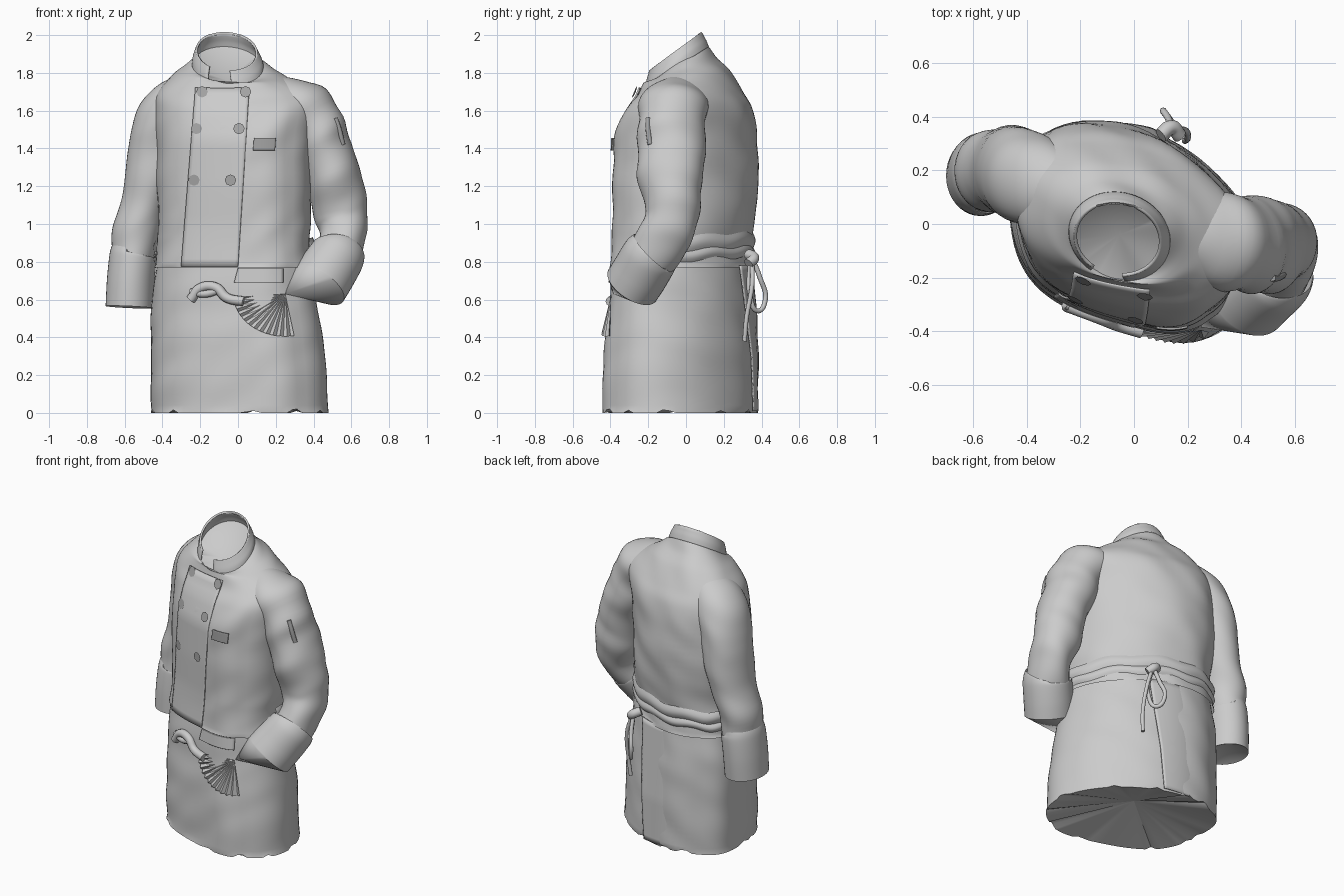
import bpy, bmesh, math, random
from mathutils import Vector, noise

random.seed(4)
if "Cube" in bpy.data.objects:
    bpy.data.objects.remove(bpy.data.objects["Cube"])


def material(name, grey):
    m = bpy.data.materials.new(name)
    m.use_nodes = True
    m.diffuse_color = (grey, grey, grey, 1)
    m.node_tree.nodes["Principled BSDF"].inputs["Base Color"].default_value = m.diffuse_color
    return m


CLOTH = material("light grey cloth", 0.6)
TRIM = material("mid grey trim", 0.36)


def finish(name, bm, mat=CLOTH, angle=40):
    bmesh.ops.recalc_face_normals(bm, faces=bm.faces)
    mesh = bpy.data.meshes.new(name)
    bm.to_mesh(mesh)
    bm.free()
    obj = bpy.data.objects.new(name, mesh)
    bpy.context.collection.objects.link(obj)
    mesh.materials.append(mat)
    bpy.ops.object.select_all(action="DESELECT")
    obj.select_set(True)
    bpy.context.view_layer.objects.active = obj
    bpy.ops.object.shade_smooth_by_angle(angle=math.radians(angle))
    return obj


def dense(keys, n):
    """Catmull-Rom resampling of key tuples."""
    out = []
    for i in range(len(keys) - 1):
        quad = [keys[max(i - 1, 0)], keys[i], keys[i + 1], keys[min(i + 2, len(keys) - 1)]]
        for k in range(n):
            u = k / n
            out.append(tuple(
                b + u / 2 * (c - a + u * (2 * a - 5 * b + 4 * c - d + u * (3 * (b - c) + d - a)))
                for a, b, c, d in zip(*quad)))
    return out + [keys[-1]]


def loft(name, rings, closed=True, start=None, end=None, folds=0.0, mat=CLOTH, thick=0):
    """Skin a list of point rings, with optional fan tips and cloth folds."""
    bm = bmesh.new()
    rows = [[bm.verts.new(p) for p in r] for r in rings]
    n = len(rows[0])
    for a, b in zip(rows, rows[1:]):
        for i in range(n if closed else n - 1):
            j = (i + 1) % n
            bm.faces.new((a[i], a[j], b[j], b[i]))
    bm.normal_update()
    if folds:
        for row in rows[1:-1]:
            for v in row:
                p = v.co
                q = Vector((p.x * 3 + p.z * 2, p.y * 3, p.z * 6 - p.x * 4))
                v.co = p + v.normal * noise.noise(q) * folds
    for row, tip in ((rows[0], start), (rows[-1], end)):
        if tip:
            t = bm.verts.new(tip)
            for i in range(n):
                bm.faces.new((row[i], row[(i + 1) % n], t))
    obj = finish(name, bm, mat)
    if thick:
        mod = obj.modifiers.new("thickness", "SOLIDIFY")
        mod.thickness = thick
        mod.offset = 0
    return obj


def section(key, t, grow=0):
    """Point on an oval skewed so the left shoulder leads, fuller at the right front."""
    _, cx, hx, cy, hy, tilt = key
    flat = max(0, 1 - 2 * tilt)
    power = 1 - .35 * flat * max(0, math.cos(t - 1.25 * math.pi))
    c, s = (math.copysign(abs(f(t)) ** power, f(t)) for f in (math.cos, math.sin))
    skew = -.33 * (1 - tilt)
    return (cx + (hx + grow) * c,
            cy + (hy + grow) * (s * math.cos(skew) + c * math.sin(skew)))


def oval(key, t0=0, t1=2 * math.pi, n=72, grow=0):
    """Section ring from: height, centre x, half x, centre y, half y, tilt."""
    full = t1 - t0 > 6.28
    pts = []
    for i in range(n):
        x, y = section(key, t0 + (t1 - t0) * i / (n if full else n - 1), grow)
        pts.append(Vector((x, y, key[0] + key[5] * y)))
    return pts


# Apron skirt with a ragged hem and a fan underneath
APRON = [(0, .01, .47, -.025, .405, 0), (.3, 0, .462, -.02, .403, 0),
         (.6, -.02, .437, -.015, .38, 0), (.82, -.02, .408, -.015, .362, 0)]
rings = [oval(k) for k in dense(APRON, 10)]
for p in rings[0]:
    if random.random() < .2:
        p.z = random.uniform(.01, .025)
loft("apron", rings, start=(0, 0, .1), folds=.01)

# Jacket body, sloping up to the neck and closed inside the collar
JACKET = [(.77, -.02, .425, -.015, .38, 0), (.9, -.025, .41, -.015, .365, 0),
          (1.0, -.02, .405, -.01, .367, 0), (1.2, -.02, .41, 0, .38, 0),
          (1.45, -.02, .42, .005, .375, 0), (1.6, -.01, .43, .015, .335, .02),
          (1.69, -.015, .41, .02, .28, .04), (1.775, -.03, .32, 0, .23, .15),
          (1.825, -.045, .24, -.03, .19, .33), (1.872, -.053, .18, -.045, .158, .65)]
loft("jacket_body", [oval(k) for k in dense(JACKET, 7)], end=(-.055, -.04, 1.76), folds=.014)


def surface(x, z, keys=JACKET, side=-1):
    """Depth of the front (-1) or back (1) of a lofted body."""
    for a, b in zip(keys, keys[1:]):
        za, zb = (k[0] + k[5] * (k[3] + side * k[4]) for k in (a, b))
        if za <= z <= zb:
            u = (z - za) / (zb - za)
            key = [p + (q - p) * u for p, q in zip(a, b)]
            low, high = side * math.pi, 0
            for _ in range(24):
                mid = (low + high) / 2
                low, high = (mid, high) if section(key, mid)[0] < x else (low, mid)
            return section(key, low)[1]
    return 0


def panel(name, z0, z1, left, right, lift, keys=JACKET, side=-1, mat=CLOTH):
    """Thin patch on a body; left and right are x at bottom and top, lift is per edge."""
    rows = []
    for i in range(25):
        u = i / 24
        z = z0 + (z1 - z0) * u
        xa, xb = (e[0] + (e[1] - e[0]) * u for e in (left, right))
        row = []
        for k in range(17):
            x, up = (p + (q - p) * k / 16 for p, q in ((xa, xb), lift))
            row.append(Vector((x, surface(x, z, keys, side) + side * up, z)))
        rows.append(row)
    return loft(name, rows, closed=False, mat=mat, thick=.008)


panel("front_overlap", .775, 1.72, (-.3, -.225), (0, .06), (.013, .004))
panel("apron_waist_fold", .69, .765, (-.02, 0), (.24, .24), (.008, .008), APRON)
panel("apron_back_overlap", .01, .78, (-.2, -.2), (.06, .12), (-.015, .015), APRON, 1)

# Standing collar, open at the front, its rim levelling off at the back
COLLAR = [(1.862, -.053, .185, -.047, .162, .65), (1.895, -.055, .18, -.05, .154, .68),
          (1.925, -.058, .17, -.053, .144, .72), (1.955, -.06, .158, -.055, .134, .76)]
gap = -math.pi / 2
rings = [oval(k, gap + .1, gap + 2 * math.pi - .6, 56) for k in dense(COLLAR, 4)]
for p in rings[-1]:
    p.z = min(p.z, 2)
loft("collar", rings, closed=False, thick=.012)

# Tied waist band bunched around the back
for i, (low, high) in enumerate(((.79, .85), (.84, .92))):
    rows = []
    for k in range(7):
        u = k / 6
        base = oval((low + (high - low) * u, -.02, .41, -.015, .365, 0), -.1, math.pi + .1, 60,
                    .004 + .014 * math.sin(math.pi * u))
        for j, p in enumerate(base):
            p.z += .035 * math.sin(math.pi * j / 59) + .008 * math.sin(j * .5 + i)
        rows.append(base)
    loft("waist_band_" + ("lower", "upper")[i], rows, closed=False)


def tube(name, keys, tip=None, folds=0.0, sub=8):
    """Sleeve through centre points, each with its two half widths."""
    path = dense(keys, sub)
    rings = []
    for i, (x, y, z, ra, rb) in enumerate(path):
        a, b = Vector(path[max(i - 1, 0)][:3]), Vector(path[min(i + 1, len(path) - 1)][:3])
        d = (b - a).normalized()
        e1 = Vector((0, 1, 0)).cross(d).normalized()
        e2 = d.cross(e1)
        rings.append([Vector((x, y, z)) + e1 * ra * math.cos(t) + e2 * rb * math.sin(t)
                      for t in (2 * math.pi * k / 40 for k in range(40))])
    return loft(name, rings, end=tip, folds=folds)


# Sleeves running out from the shoulder yoke, and turned-back cuffs
tube("left_sleeve", [(.12, -.03, 1.73, .06, .1), (.26, -.05, 1.67, .12, .16),
                     (.38, -.07, 1.57, .155, .18), (.445, -.08, 1.4, .15, .18),
                     (.51, -.08, 1.2, .147, .165), (.548, -.08, 1.04, .143, .15),
                     (.55, -.13, .92, .13, .14), (.49, -.22, .77, .13, .13)], folds=.024)
tube("left_cuff", [(.535, -.175, .85, .135, .135), (.525, -.19, .83, .147, .15),
                   (.47, -.24, .745, .155, .152), (.425, -.285, .675, .157, .15)],
     tip=(.25, -.385, .63))
tube("right_sleeve", [(-.2, .06, 1.745, .06, .1), (-.295, .12, 1.675, .12, .14),
                      (-.385, .165, 1.575, .145, .17), (-.435, .19, 1.38, .14, .175),
                      (-.49, .2, 1.15, .132, .165), (-.535, .195, .95, .128, .155),
                      (-.56, .185, .75, .115, .14)], folds=.02)
tube("right_cuff", [(-.55, .19, .85, .118, .14), (-.555, .19, .83, .125, .152),
                    (-.568, .185, .7, .126, .155), (-.575, .18, .56, .126, .15)],
     tip=(-.565, .18, .62))

# Pleated towel fan hanging beside the left cuff
bm = bmesh.new()
apex = bm.verts.new((.25, -.395, .63))
rim = []
for i in range(25):
    a = math.radians(185 + 95 * i / 24)
    x, z = .25 + .275 * math.cos(a), .63 + .225 * math.sin(a)
    rim.append(bm.verts.new((x, surface(x, z, APRON) - (.008 if i % 2 else .025), z)))
for a, b in zip(rim, rim[1:]):
    bm.faces.new((apex, a, b))
finish("towel_fan", bm, CLOTH, 10)


def cord(name, points, radius, mat=CLOTH):
    curve = bpy.data.curves.new(name, "CURVE")
    curve.dimensions = "3D"
    curve.bevel_depth = radius
    curve.bevel_resolution = 3
    curve.use_fill_caps = True
    s = curve.splines.new("BEZIER")
    s.bezier_points.add(len(points) - 1)
    for bp, p in zip(s.bezier_points, points):
        bp.co = p
        bp.handle_left_type = bp.handle_right_type = "AUTO"
    obj = bpy.data.objects.new(name, curve)
    bpy.context.collection.objects.link(obj)
    curve.materials.append(mat)


def on_apron(*points):
    return [(x, surface(x, z, APRON) - .012, z) for x, z in points]


# Front towel roll and back apron strings
cord("towel_roll", on_apron((-.25, .6), (-.2, .66), (-.12, .665), (-.06, .61), (.03, .59)), .026)
cord("towel_roll_end", on_apron((-.25, .64), (-.17, .63), (-.1, .65)), .02)
cord("back_knot", [(.1, .33, .84), (.14, .36, .82), (.17, .33, .79)], .028)
cord("back_string_loop", [(.14, .35, .82), (.13, .39, .72), (.11, .42, .6),
                          (.14, .38, .54), (.17, .34, .62), (.15, .34, .8)], .013)
cord("back_string_end", [(.15, .35, .81), (.19, .35, .68), (.2, .32, .5), (.19, .31, .38)], .012)

# Buttons, chest patch and sleeve pen
for i, (xl, xr, z) in enumerate(((-.19, .04, 1.7), (-.22, .005, 1.505), (-.233, -.04, 1.232))):
    for side, x in (("right", xl), ("left", xr)):
        bm = bmesh.new()
        rim = []
        for k in range(8):
            a = k * math.pi / 4
            px, pz = x + .03 * math.cos(a), z + .03 * math.sin(a)
            rim.append(bm.verts.new((px, surface(px, pz) - .022, pz)))
        bm.faces.new(rim)
        finish(f"{side}_button_{i + 1}", bm, TRIM)
panel("chest_patch", 1.39, 1.455, (.08, .085), (.195, .2), (.012, .012), mat=TRIM)
cord("sleeve_pen", [(.555, -.19, 1.42), (.535, -.2, 1.5), (.515, -.2, 1.56)], .014, TRIM)
